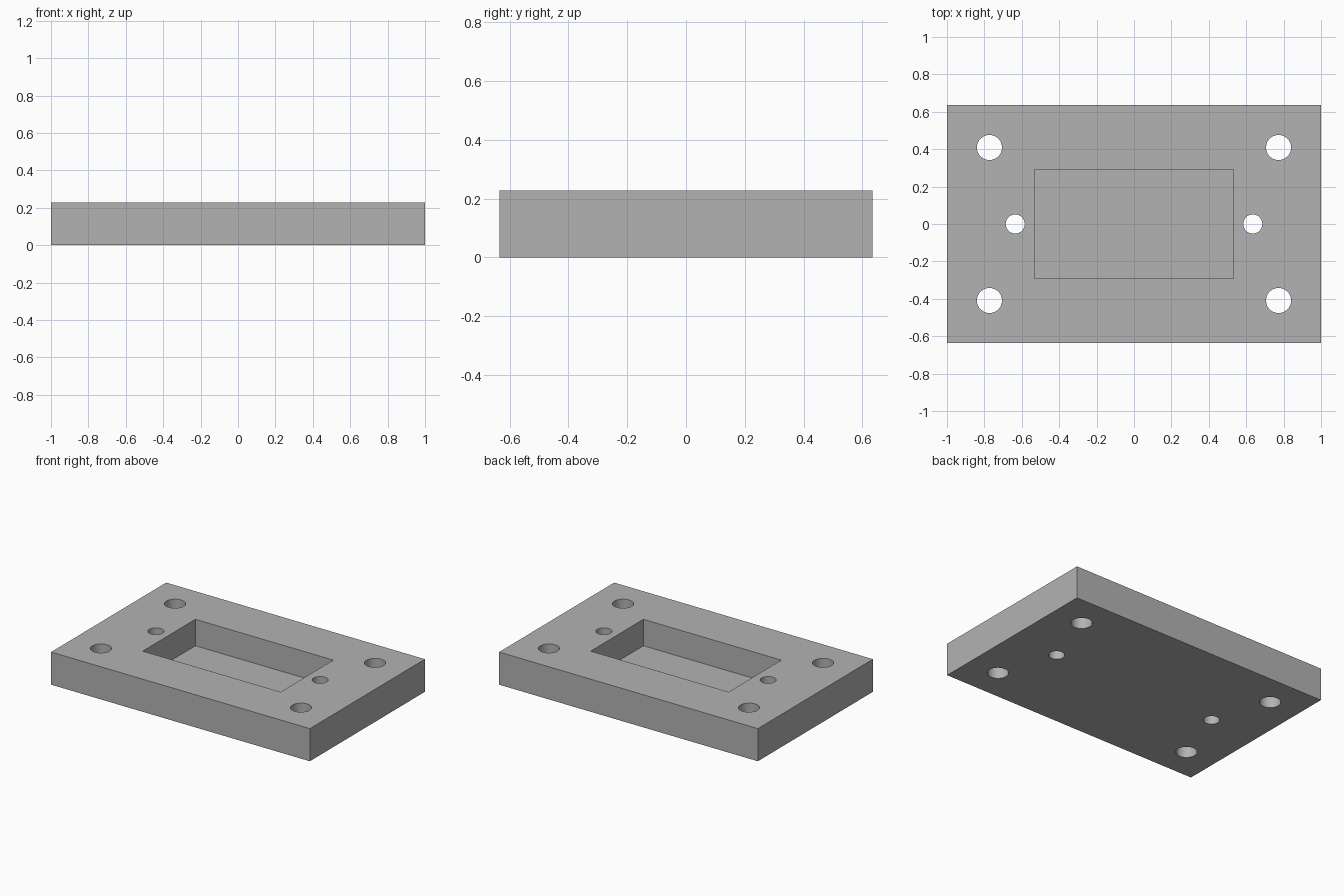
import bpy
from math import radians

LENGTH, WIDTH, HEIGHT = 2.0, 1.27, 0.228
FLOOR = 0.043

cube = bpy.data.objects.get("Cube")
if cube:
    bpy.data.objects.remove(cube, do_unlink=True)

grey = bpy.data.materials.new("plain grey")
grey.use_nodes = True
colour = (0.45, 0.45, 0.45, 1)
grey.diffuse_color = colour
grey.node_tree.nodes["Principled BSDF"].inputs["Base Color"].default_value = colour


def box(name, size, z_bottom):
    bpy.ops.mesh.primitive_cube_add(size=1, location=(0, 0, z_bottom + size[2] / 2))
    obj = bpy.context.object
    obj.name = name
    obj.scale = size
    bpy.ops.object.transform_apply(location=True, rotation=False, scale=True)
    obj.data.materials.append(grey)
    return obj


def drill(name, x, y, radius):
    bpy.ops.mesh.primitive_cylinder_add(vertices=48, radius=radius, depth=1,
                                        location=(x, y, HEIGHT / 2))
    obj = bpy.context.object
    obj.name = name
    obj.data.materials.append(grey)
    return obj


# Solid plate
plate = box("mounting_plate", (LENGTH, WIDTH, HEIGHT), 0)

# Blind pocket, corner holes and pocket-side holes
cutters = [box("pocket_cutter", (1.066, 0.582, HEIGHT), FLOOR)]
for sx in (-1, 1):
    cutters.append(drill("side_hole_cutter", sx * 0.635, 0, 0.051))
    for sy in (-1, 1):
        cutters.append(drill("corner_hole_cutter", sx * 0.773, sy * 0.409, 0.067))

# Cut the openings, then discard the cutters
bpy.ops.object.select_all(action="DESELECT")
plate.select_set(True)
bpy.context.view_layer.objects.active = plate
for cutter in cutters:
    cutter.hide_render = True
    mod = plate.modifiers.new("opening", "BOOLEAN")
    mod.operation = "DIFFERENCE"
    mod.solver = "EXACT"
    mod.object = cutter
    bpy.ops.object.modifier_apply(modifier=mod.name)
    bpy.data.objects.remove(cutter, do_unlink=True)

# Smooth hole walls with crisp edges
bpy.ops.object.shade_smooth_by_angle(angle=radians(30))
